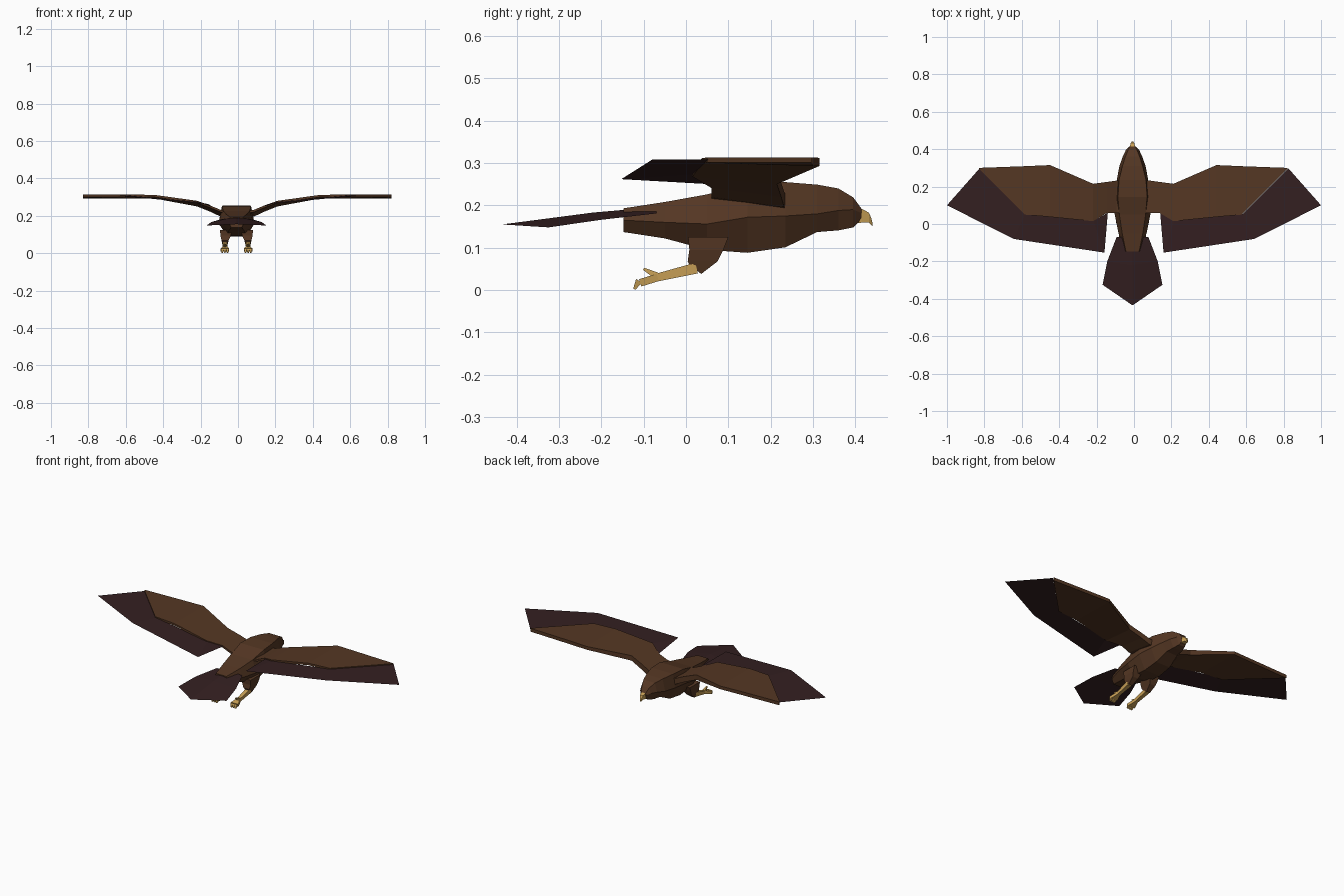
import bpy, bmesh
from mathutils import Vector

if "Cube" in bpy.data.objects:
    bpy.data.objects.remove(bpy.data.objects["Cube"])


def material(name, rgb):
    m = bpy.data.materials.new(name)
    m.use_nodes = True
    m.diffuse_color = (*rgb, 1)
    bsdf = m.node_tree.nodes["Principled BSDF"]
    bsdf.inputs["Base Color"].default_value = (*rgb, 1)
    bsdf.inputs["Roughness"].default_value = 0.9
    return m


BROWN = material("plumage brown", (0.09, 0.038, 0.017))
DARK = material("flight feather dark", (0.034, 0.014, 0.015))
GOLD = material("horn gold", (0.56, 0.34, 0.09))
AXIS = -0.008  # the body sits slightly off centre


def finish(bm, name, mat):
    bmesh.ops.recalc_face_normals(bm, faces=bm.faces)
    mesh = bpy.data.meshes.new(name)
    bm.to_mesh(mesh)
    bm.free()
    mesh.materials.append(mat)
    ob = bpy.data.objects.new(name, mesh)
    bpy.context.collection.objects.link(ob)
    return ob


def loft(name, rings, mat):
    """Skin a row of equal-sized rings and cap both ends."""
    bm = bmesh.new()
    rows = [[bm.verts.new(p) for p in ring] for ring in rings]
    n = len(rows[0])
    for a, b in zip(rows, rows[1:]):
        for i in range(n):
            j = (i + 1) % n
            bm.faces.new((a[i], a[j], b[j], b[i]))
    bm.faces.new(rows[0])
    bm.faces.new(rows[-1])
    return finish(bm, name, mat)


def sheet(name, points, faces, mat):
    bm = bmesh.new()
    verts = [bm.verts.new(p) for p in points]
    for f in faces:
        bm.faces.new([verts[i] for i in f])
    return finish(bm, name, mat)


def limb(name, start, end, r0, r1, mat):
    """Tapered four-sided bar between two points."""
    start, end = Vector(start), Vector(end)
    side = Vector((1, 0, 0))
    up = (end - start).normalized().cross(side).normalized()
    rings = [[c + side * r * a + up * r * b
              for a, b in ((1, 1), (-1, 1), (-1, -1), (1, -1))]
             for c, r in ((start, r0), (end, r1))]
    return loft(name, rings, mat)


# Body: six-sided sections (y, top z, mid z, bottom z, top w, mid w, bottom w)
sections = [
    (-0.148, 0.193, 0.165, 0.137, 0.035, 0.042, 0.028),
    (-0.05, 0.208, 0.160, 0.122, 0.055, 0.075, 0.04),
    (0.05, 0.226, 0.156, 0.095, 0.07, 0.095, 0.05),
    (0.145, 0.252, 0.172, 0.088, 0.078, 0.094, 0.052),
    (0.235, 0.255, 0.175, 0.101, 0.072, 0.084, 0.048),
    (0.31, 0.249, 0.18, 0.137, 0.054, 0.07, 0.036),
    (0.36, 0.24, 0.188, 0.141, 0.038, 0.052, 0.03),
    (0.395, 0.219, 0.19, 0.148, 0.024, 0.036, 0.02),
    (0.415, 0.192, 0.182, 0.168, 0.014, 0.018, 0.012),
]
loft("body", [[(AXIS + x, y, z) for x, z in
               ((a, t), (b, m), (c, u), (-c, u), (-b, m), (-a, t))]
              for y, t, m, u, a, b, c in sections], BROWN)

# Hooked beak: side profile given as upper and lower edges
beak = [(0.392, 0.198, 0.158, 0.016), (0.415, 0.192, 0.159, 0.014),
        (0.432, 0.183, 0.16, 0.01), (0.438, 0.17, 0.153, 0.006),
        (0.441, 0.157, 0.15, 0.003)]
loft("beak", [[(AXIS + s * w, y, z) for s, z in ((1, t), (1, b), (-1, b), (-1, t))]
              for y, t, b, w in beak], GOLD)

# Tail fan: thin sheet with a raised centre line
half = [(0.085, -0.07, 0.181), (0.135, -0.2, 0.166), (0.16, -0.325, 0.148)]
tail = [(AXIS, -0.07, 0.196), (AXIS, -0.22, 0.183), (AXIS, -0.435, 0.155)]
tail += [(AXIS + s * x, y, z) for s in (1, -1) for x, y, z in half]
sheet("tail", tail, [(0, 1, 4, 3), (1, 2, 5, 4), (0, 6, 7, 1), (1, 7, 8, 2)], DARK)

for side, s in (("left", 1), ("right", -1)):
    # Wing arm: (x, leading y, trailing y, top z, bottom z)
    arm = [(0.05, 0.236, 0.06, 0.225, 0.19), (0.09, 0.232, 0.06, 0.232, 0.196),
           (0.14, 0.225, 0.06, 0.253, 0.22), (0.215, 0.215, 0.015, 0.28, 0.25),
           (0.445, 0.315, 0.038, 0.312, 0.293), (0.58, 0.309, 0.05, 0.313, 0.293),
           (0.825, 0.3, 0.296, 0.313, 0.293)]
    loft(side + "_wing", [[(s * x - 0.004, lead, t), (s * x - 0.004, trail, t),
                           (s * x - 0.004, trail, t - 0.012), (s * x - 0.004, lead, b)]
                          for x, lead, trail, t, b in arm], BROWN)

    # Flight feathers: thin sheet along the trailing edge
    feathers = [(0.14, 0.06, 0.25), (0.215, 0.018, 0.274), (0.58, 0.053, 0.308),
                (0.825, 0.298, 0.308), (1.0, 0.1, 0.308), (0.642, -0.08, 0.308),
                (0.158, -0.153, 0.262)]
    sheet(side + "_flight_feathers", [(s * x, y, z) for x, y, z in feathers],
          [(2, 3, 4, 5), (1, 2, 5, 6), (0, 1, 6)], DARK)

    # Feathered thigh: tapering from the belly down to the shank
    thigh = [(0.125, 0.005, 0.1, 0.022, 0.088), (0.095, 0.008, 0.088, 0.03, 0.086),
             (0.068, 0.004, 0.075, 0.042, 0.08)]
    rings = [[(AXIS + s * x, y, z) for x, y in
              ((x0, y0), (x0, y1), (x1, y1), (x1, y0))] for z, y0, y1, x0, x1 in thigh]
    rings.append([(AXIS + s * x, y, z) for x, y, z in
                  ((0.05, 0.008, 0.06), (0.05, 0.036, 0.038),
                   (0.074, 0.036, 0.038), (0.074, 0.008, 0.06))])
    loft(side + "_thigh", rings, BROWN)

    # Shank and gripping toes
    fx = AXIS + s * 0.062
    ankle = (fx, -0.075, 0.028)
    limb(side + "_shank", (fx, 0.025, 0.052), ankle, 0.013, 0.009, GOLD)
    for i, dx in enumerate((-0.014, 0, 0.014)):
        knuckle = (fx + dx, -0.108, 0.017)
        limb(f"{side}_toe_{i + 1}", (fx, -0.066, 0.03), knuckle, 0.009, 0.009, GOLD)
        limb(f"{side}_claw_{i + 1}", (fx + dx, -0.111, 0.022),
             (fx + dx, -0.122, 0.002), 0.008, 0.003, GOLD)
    limb(side + "_rear_toe", (fx, -0.07, 0.034), (fx, -0.1, 0.05), 0.008, 0.003, GOLD)
